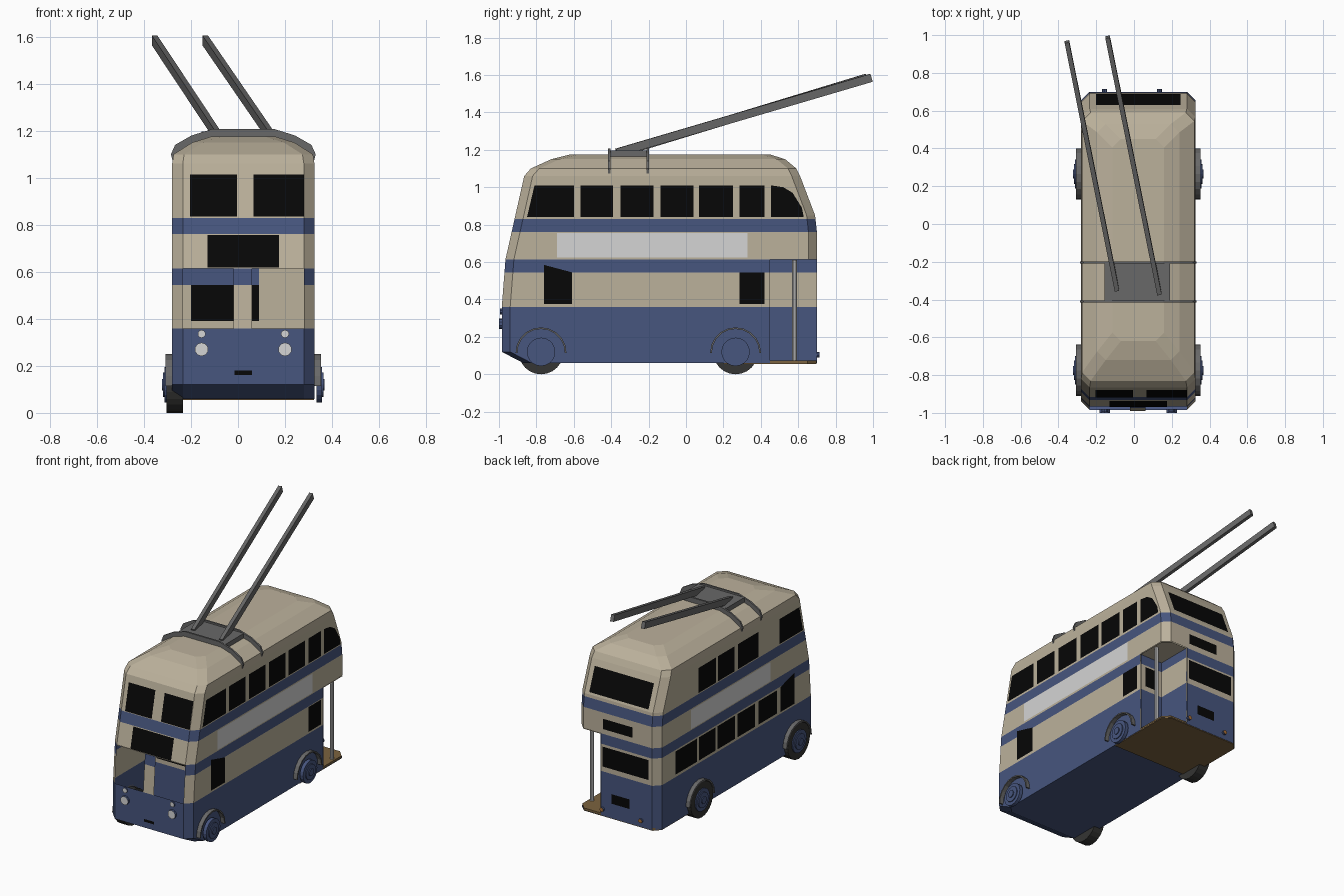
import bpy, bmesh, math
from mathutils import Vector

if "Cube" in bpy.data.objects:
    bpy.data.objects.remove(bpy.data.objects["Cube"], do_unlink=True)


def material(name, *rgb):
    m = bpy.data.materials.new(name)
    m.use_nodes = True
    m.diffuse_color = (*rgb, 1)
    m.node_tree.nodes["Principled BSDF"].inputs["Base Color"].default_value = (*rgb, 1)
    return m


CREAM = material("cream paint", .5, .44, .33)
BLUE = material("blue paint", .063, .092, .21)
BLACK = material("black glass", .002, .002, .002)
WHITE = material("pale panel", .66, .66, .66)
GREY = material("grey metal", .14, .14, .14)
TYRE = material("dark rubber", .035, .035, .033)
BROWN = material("brown floor", .2, .125, .05)
AMBER = material("amber lamp", .4, .16, .04)


def finish(name, bm, mats, solid=True):
    if solid:
        bmesh.ops.recalc_face_normals(bm, faces=bm.faces[:])
    me = bpy.data.meshes.new(name)
    bm.to_mesh(me)
    bm.free()
    for m in mats:
        me.materials.append(m)
    ob = bpy.data.objects.new(name, me)
    bpy.context.collection.objects.link(ob)
    return ob


def plate(name, pts, mat, out):
    """One flat panel facing the direction out, lifted slightly off the wall."""
    bm = bmesh.new()
    out = Vector(out)
    f = bm.faces.new([bm.verts.new(Vector(p) + out * .004) for p in pts])
    f.normal_update()
    if f.normal.dot(out) < 0:
        f.normal_flip()
    return finish(name, bm, [mat], False)


def prism(name, pts, shift, mat):
    """Extrude a closed outline along shift."""
    bm = bmesh.new()
    f = bm.faces.new([bm.verts.new(p) for p in pts])
    new = bmesh.ops.extrude_face_region(bm, geom=[f])["geom"]
    bmesh.ops.translate(bm, vec=shift, verts=[v for v in new if isinstance(v, bmesh.types.BMVert)])
    return finish(name, bm, [mat])


def box(name, x0, x1, y0, y1, z0, z1, mat):
    return prism(name, [(x0, y0, z0), (x1, y0, z0), (x1, y1, z0), (x0, y1, z0)], (0, 0, z1 - z0), mat)


def cylinder(name, centre, axis, r, depth, mats, sides=16):
    """Disc with mats[0] on its rim and mats[-1] on its ends."""
    bm = bmesh.new()
    bmesh.ops.create_cone(bm, cap_ends=True, segments=sides, radius1=r, radius2=r, depth=depth)
    for f in bm.faces:
        f.material_index = len(mats) - 1 if abs(f.normal.z) > .9 else 0
    ob = finish(name, bm, mats)
    ob.location = centre
    ob.rotation_euler = Vector(axis).to_track_quat('Z', 'Y').to_euler()
    return ob


def along(table, z):
    for (a, u), (b, v) in zip(table, table[1:]):
        if z <= b:
            return u + (v - u) * (z - a) / (b - a)
    return table[-1][1]


# End profiles and roof narrowing, as height and offset
FRONT = [(.06, -.87), (.12, -.985), (.36, -.985), (.615, -.965), (1.06, -.865), (1.1, -.83), (1.15, -.72), (1.175, -.62)]
BACK = [(.06, .7), (.76, .7), (.85, .69), (1.06, .61), (1.1, .59), (1.15, .53), (1.175, .45)]
INSET = [(.06, 0), (1.06, 0), (1.1, .006), (1.15, .085), (1.175, .165)]
LEVELS = [.06, .12, .36, .545, .615, .76, .83, .85, 1.06, 1.1, 1.15, 1.175]
CX, CORNER, DECK, STAIR, BULK = .0225, .045, .615, .15, .45


def is_blue(z):
    return z < .36 or .545 < z < .615 or .76 < z < .83


def ring(z):
    w = .3025 - along(INSET, z)
    l, r, f, b = CX - w, CX + w, along(FRONT, z), along(BACK, z)
    c = CORNER
    return [(l + c, f, z), (r - c, f, z), (r, f + c, z), (r, min(BULK, b - c - .01), z), (r, b - c, z),
            (r - c, b, z), (min(STAIR, r - c - .01), b, z), (l + c, b, z), (l, b - c, z), (l, f + c, z)]


# Bodywork skin with the open cab front and open rear corner
bm = bmesh.new()
rings = [[bm.verts.new(p) for p in ring(z)] for z in LEVELS]
for k, (lo, hi) in enumerate(zip(rings, rings[1:])):
    mid = (LEVELS[k] + LEVELS[k + 1]) / 2
    for i in range(10):
        if mid < DECK and (i in (3, 4, 5) or (i == 0 and mid > .36)):
            continue
        j = (i + 1) % 10
        f = bm.faces.new([lo[i], lo[j], hi[j], hi[i]])
        f.material_index = int(is_blue(mid))
bm.faces.new(rings[-1])
bm.faces.new(rings[0][::-1]).material_index = 1
finish("bodywork", bm, [CREAM, BLUE], False)


# Inner walls in the same paint bands
def banded_wall(name, a, b, out):
    for n, (z0, z1) in enumerate([(.06, .36), (.36, .545), (.545, DECK)]):
        plate(f"{name}_{n}", [(*a, z0), (*b, z0), (*b, z1), (*a, z1)], BLUE if n != 1 else CREAM, out)


CAB = -.58
banded_wall("cab_bulkhead", (-.28, CAB), (.325, CAB), (0, -1, 0))
banded_wall("rear_bulkhead", (STAIR, BULK), (.325, BULK), (0, 1, 0))
banded_wall("stair_wall", (STAIR, BULK), (STAIR, .7), (1, 0, 0))


def cross_panel(name, x0, x1, y, z0, z1, mat, s):
    plate(name, [(x0, y, z0), (x1, y, z0), (x1, y, z1), (x0, y, z1)], mat, (0, s, 0))


cross_panel("cab_door", .09, .32, CAB - .005, .36, DECK, CREAM, -1)
cross_panel("cab_bulkhead_window", -.2, .09, CAB - .005, .39, .545, BLACK, -1)
cross_panel("rear_bulkhead_window", .18, .29, BULK + .004, .39, .53, BLACK, 1)
r = ring(DECK)
plate("platform_ceiling", [r[3], r[4], r[5], r[6], (STAIR, BULK, DECK)], CREAM, (0, 0, -1))
plate("cab_ceiling", [r[0], r[1], r[2], (.325, CAB, DECK), (-.28, CAB, DECK), r[9]], CREAM, (0, 0, -1))

# Rear platform and grab pole
prism("platform", [(-.278, .2, .055), (.323, .2, .055), (.323, .65, .055), (.278, .698, .055),
                   (-.238, .698, .055), (-.278, .655, .055)], (0, 0, .018), BROWN)
cylinder("grab_pole", (.3, .58, .335), (0, 0, 1), .013, .55, [WHITE], 10)


# Panels that follow the sloping ends
def end_panel(name, x0, x1, z0, z1, mat, table=FRONT):
    s = -1 if table is FRONT else 1
    y0, y1 = along(table, z0), along(table, z1)
    plate(name, [(x0, y0, z0), (x1, y0, z0), (x1, y1, z1), (x0, y1, z1)], mat, (0, s, 0))


end_panel("front_upper_window_right", -.205, -.005, .835, 1.015, BLACK)
end_panel("front_upper_window_left", .065, .28, .835, 1.015, BLACK)
end_panel("front_destination_box", -.13, .175, .618, .757, BLACK)
end_panel("cab_pillar", -.02, .06, .36, .545, CREAM)
end_panel("cab_pillar_top", -.02, .06, .545, .615, BLUE)
end_panel("front_number_plate", -.015, .06, .162, .18, BLACK)
end_panel("rear_upper_window", -.2, .245, .865, 1.02, BLACK, BACK)
end_panel("rear_destination_box", -.09, .13, .65, .72, BLACK, BACK)
end_panel("rear_lower_window", -.21, .135, .395, .53, BLACK, BACK)
end_panel("rear_number_plate", -.07, .065, .16, .225, BLACK, BACK)


# Side windows and pale side panels
def side_panel(name, s, outline, mat=BLACK):
    plate(name, [(CX + s * .3025, y, z) for y, z in outline], mat, (s, 0, 0))


def rect(y0, y1, z0, z1):
    return [(y0, z0), (y1, z0), (y1, z1), (y0, z1)]


UPPER, LOWER = (.84, 1.01), (.38, .537)
front_upper = [(-.85, .84), (-.6, .84), (-.6, 1.01), (-.81, 1.01)]
front_lower = [(-.76, .375), (-.61, .375), (-.61, .545), (-.76, .585)]
for s, word in ((1, "left"), (-1, "right")):
    side_panel(f"upper_front_window_{word}", s, front_upper)
    side_panel(f"lower_front_window_{word}", s, front_lower)
for n, (y0, y1) in enumerate([(-.565, -.39), (-.35, -.175), (-.135, .04), (.07, .25), (.285, .42)]):
    side_panel(f"upper_window_left_{n}", 1, rect(y0, y1, *UPPER))
side_panel("upper_rear_window_left", 1, [(.455, .84), (.63, .84), (.62, .89), (.57, .97), (.52, 1), (.455, 1.01)])
side_panel("lower_rear_window_left", 1, rect(.285, .42, .375, .543))
for n, (y0, y1) in enumerate([(-.37, -.15), (-.115, .06), (.085, .27)]):
    side_panel(f"upper_window_right_{n}", -1, rect(y0, y1, *UPPER))
for n, (y0, y1) in enumerate([(-.57, -.37), (-.335, -.145), (-.12, .065), (.09, .265), (.29, .52)]):
    side_panel(f"lower_window_right_{n}", -1, rect(y0, y1, *LOWER))
side_panel("side_board_left", 1, rect(-.69, .33, .625, .755), WHITE)
side_panel("side_board_right", -1, rect(-.5, .35, .625, .755), WHITE)

# Wheels, hubs and arches
for y, end in ((-.775, "front"), (.265, "rear")):
    cylinder(f"{end}_tyre_right", (-.27, y, .12), (1, 0, 0), .12, .07, [TYRE], 24)
    for s, word in ((1, "left"), (-1, "right")):
        wall = CX + s * .3025
        face = .345 if s > 0 else -.3
        for n, rad in enumerate((.076, .052, .024)):
            cylinder(f"{end}_hub_{word}_{n}", (face + s * .006 * n, y, .12), (1, 0, 0), rad, .024, [BLUE], 20)
        arc = [(q, math.pi * i / 10) for q, steps in ((.136, range(11)), (.127, range(10, -1, -1))) for i in steps]
        prism(f"{end}_arch_{word}", [(wall, y + q * math.cos(a), .115 + q * math.sin(a)) for q, a in arc],
              (s * .028, 0, 0), GREY)

# Lamps
for n, x in enumerate((-.155, .2)):
    cylinder(f"headlamp_{n}", (x, -.99, .27), (0, -1, 0), .029, .02, [BLUE, WHITE], 10)
    cylinder(f"side_lamp_{n}", (x, -.987, .336), (0, -1, 0), .017, .014, [BLUE, WHITE], 10)
for n, x in enumerate((-.155, .135)):
    cylinder(f"tail_lamp_{n}", (x, .705, .105), (0, 1, 0), .014, .02, [BLUE, AMBER], 10)

# Roof gantry with two arched supports
half = [(.308, 1.1), (.29, 1.14), (.22, 1.18), (.13, 1.208)]
top = [(-x, z) for x, z in half] + half[::-1]
arch = top + [(x * .97, z - .035) for x, z in top[::-1]]
for n, y in enumerate((-.416, -.21)):
    prism(f"gantry_support_{n}", [(CX + x, y, z) for x, z in arch], (0, .012, 0), GREY)
box("gantry_plate", -.155, .19, -.404, -.21, 1.165, 1.197, GREY)

# Trolley poles
for n, (a, b) in enumerate([((-.09, -.35), (-.355, .965)), ((.135, -.37), (-.14, .99))]):
    base, tip = Vector((*a, 1.185)), Vector((*b, 1.585))
    run = tip - base
    side = Vector((run.y, -run.x, 0)).normalized() * .012
    up = Vector((0, -.012, .042))
    low = base - up / 2
    prism(f"trolley_pole_{n}", [low - side, low + side, low + side + up, low - side + up], run, GREY)
